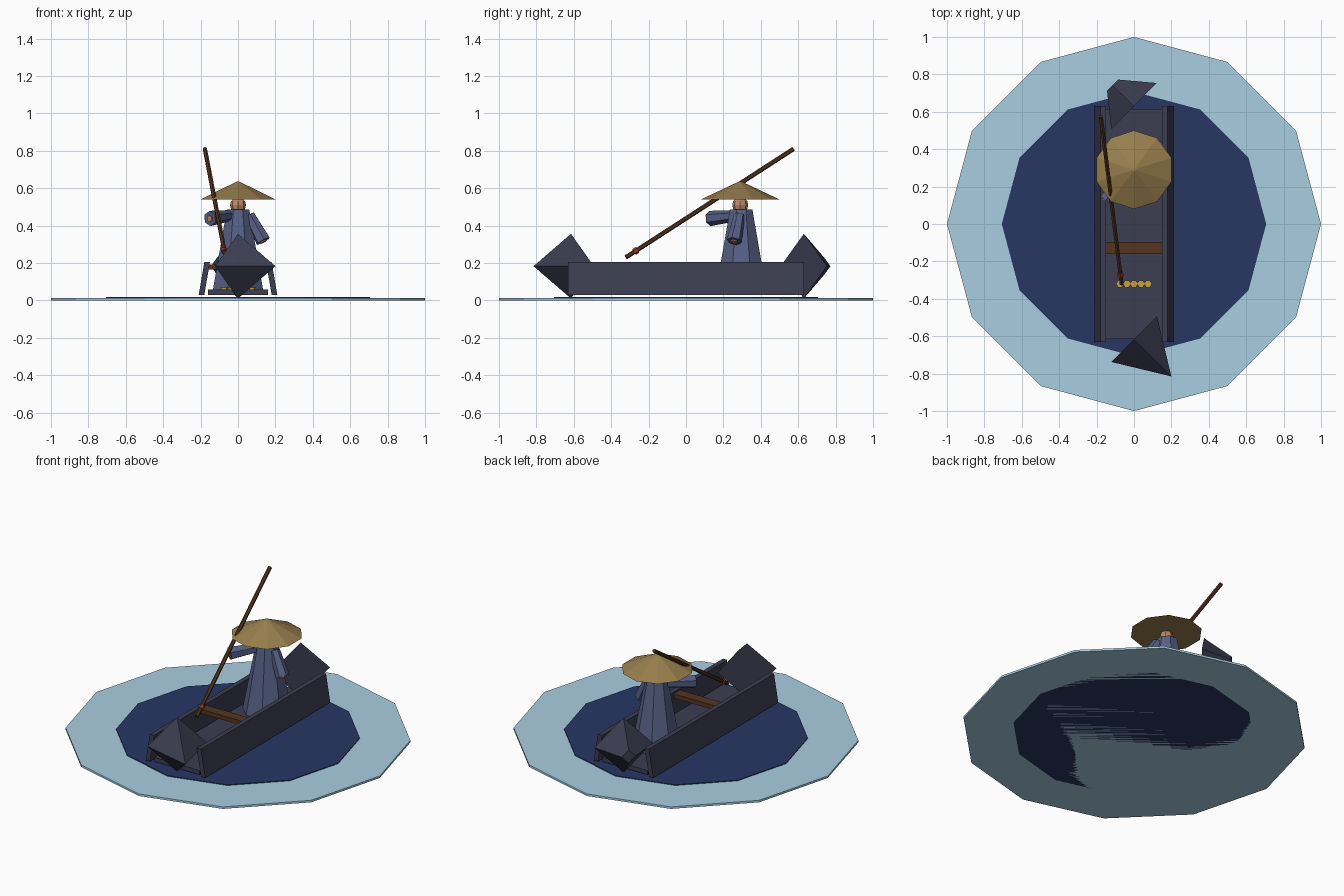
import bpy, bmesh, math
from mathutils import Vector, Matrix

if "Cube" in bpy.data.objects:
    bpy.data.objects.remove(bpy.data.objects["Cube"])


def material(name, rgb, alpha=1.0):
    m = bpy.data.materials.new(name)
    m.diffuse_color = [(c / 255) ** 2.2 for c in rgb] + [alpha]
    m.use_nodes = True
    m.node_tree.nodes["Principled BSDF"].inputs["Base Color"].default_value = m.diffuse_color
    return m


ICE = material("ice", (168, 204, 224), 0.85)
WATER = material("water", (44, 58, 100))
HULL = material("dark_hull", (62, 64, 82))
WOOD = material("brown_wood", (84, 56, 36))
ROBE = material("blue_robe", (86, 96, 132))
STRAW = material("straw", (150, 125, 78))
SKIN = material("skin", (190, 135, 105))
RED = material("red_cord", (150, 60, 40))
GOLD = material("gold", (200, 160, 70))


def finish(name, bm, mat):
    bmesh.ops.recalc_face_normals(bm, faces=bm.faces[:])
    me = bpy.data.meshes.new(name)
    bm.to_mesh(me)
    bm.free()
    me.materials.append(mat)
    ob = bpy.data.objects.new(name, me)
    bpy.context.collection.objects.link(ob)
    return ob


def tube(name, a, b, r1, r2, sides, mat, spin=0.0):
    """Flat-faced cylinder or cone running from a to b."""
    a, b = Vector(a), Vector(b)
    d = b - a
    vertical = abs(d.x) + abs(d.y) < 1e-6
    rot = Matrix.Identity(4) if vertical else d.to_track_quat('Z', 'Y').to_matrix().to_4x4()
    bm = bmesh.new()
    bmesh.ops.create_cone(
        bm, cap_ends=True, segments=sides, radius1=r1, radius2=r2, depth=d.length,
        matrix=Matrix.Translation((a + b) / 2) @ rot @ Matrix.Rotation(math.radians(spin), 4, 'Z'))
    bmesh.ops.remove_doubles(bm, verts=bm.verts[:], dist=1e-5)
    return finish(name, bm, mat)


def box(name, lo, hi, mat, lean=0.0):
    """Box between two corners; lean shifts its top edge along x."""
    lo, hi = Vector(lo), Vector(hi)
    bm = bmesh.new()
    bmesh.ops.create_cube(bm, size=1, matrix=Matrix.Translation((lo + hi) / 2)
                          @ Matrix.Diagonal((*(hi - lo), 1)))
    for v in bm.verts:
        if v.co.z > (lo.z + hi.z) / 2:
            v.co.x += lean
    return finish(name, bm, mat)


# Ice sheet and open water
tube("ice_sheet", (0, 0, 0), (0, 0, 0.013), 1, 1, 12, ICE)
tube("water_pool", (0, 0, 0), (0, 0, 0.018), 0.707, 0.707, 12, WATER)

# Boat: floor, inward-leaning sides, pointed ends, seat
box("boat_floor", (-0.16, -0.615, 0.03), (0.16, 0.615, 0.057), HULL)
box("boat_side_left", (-0.21, -0.63, 0.03), (-0.18, 0.63, 0.205), HULL, 0.03)
box("boat_side_right", (0.18, -0.63, 0.03), (0.21, 0.63, 0.205), HULL, -0.03)
tube("bow", (0, -0.615, 0.183), (0.2, -0.815, 0.183), 0.173, 0, 4, HULL)
tube("stern", (0, 0.63, 0.183), (-0.115, 0.742, 0.183), 0.173, 0.042, 4, HULL)
box("seat", (-0.16, -0.16, 0.165), (0.16, -0.095, 0.192), WOOD)

# Row of small gold pieces on the floor
for i in range(5):
    x = (i - 2) * 0.0375
    tube(f"gold_piece_{i + 1}", (x, -0.32, 0.057), (x, -0.32, 0.07), 0.021, 0.021, 6, GOLD, 30)

# Pole with a red binding
top, low = Vector((-0.177, 0.575, 0.81)), Vector((-0.066, -0.322, 0.23))
tube("pole", low, top, 0.012, 0.012, 6, WOOD)
tube("pole_binding", low.lerp(top, 0.05), low.lerp(top, 0.07), 0.018, 0.018, 6, RED)

# Boatman: robe, head, hat
tube("robe", (0, 0.295, 0.057), (0, 0.295, 0.485), 0.145, 0.065, 8, ROBE, 22.5)
bm = bmesh.new()
bmesh.ops.create_uvsphere(bm, u_segments=8, v_segments=6, radius=0.043,
                          matrix=Matrix.Translation((0, 0.29, 0.51)))
finish("head", bm, SKIN)
tube("straw_hat", (0, 0.29, 0.54), (0, 0.29, 0.635), 0.21, 0.008, 10, STRAW)

# Sleeves and hands
for side, a, b in (("left", (-0.045, 0.265, 0.453), (-0.15, 0.128, 0.438)),
                   ("right", (0.06, 0.285, 0.455), (0.135, 0.258, 0.317))):
    a, b = Vector(a), Vector(b)
    tube(f"sleeve_{side}", a, b, 0.03, 0.041, 6, ROBE)
    tube(f"hand_{side}", a.lerp(b, 0.9), a.lerp(b, 1.04), 0.02, 0.018, 6, SKIN)
